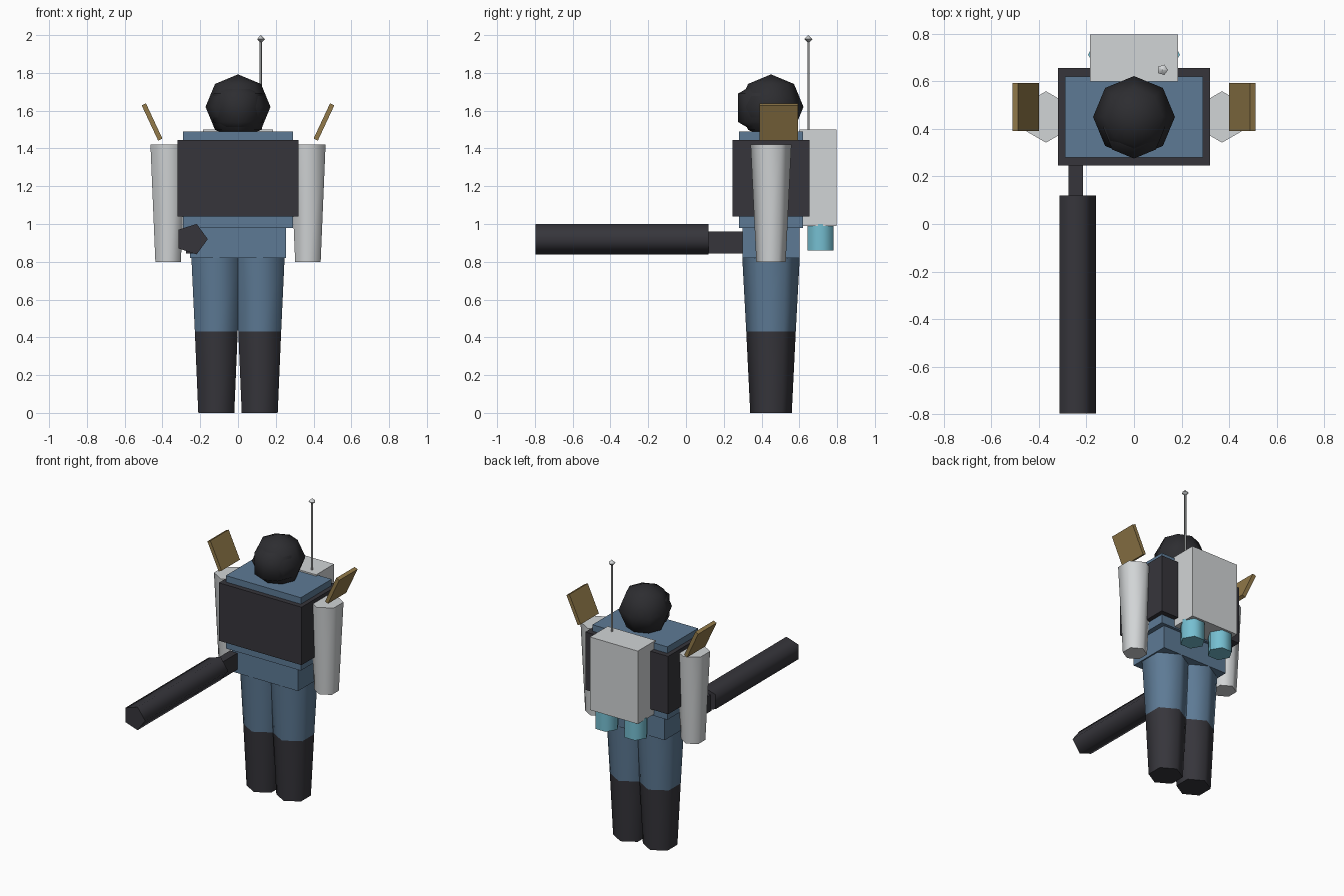
import bpy, bmesh, math
from mathutils import Matrix

cube = bpy.data.objects.get("Cube")
if cube:
    bpy.data.objects.remove(cube, do_unlink=True)


def material(name, r, g, b):
    m = bpy.data.materials.new(name)
    m.use_nodes = True
    m.diffuse_color = (r, g, b, 1)
    m.node_tree.nodes["Principled BSDF"].inputs["Base Color"].default_value = (r, g, b, 1)
    return m


BLUE = material("slate blue", 0.11, 0.195, 0.30)
DARK = material("charcoal", 0.037, 0.036, 0.044)
BLACK = material("helmet black", 0.026, 0.026, 0.03)
GREY = material("light grey", 0.64, 0.66, 0.67)
GOLD = material("bronze", 0.29, 0.195, 0.068)
CYAN = material("thruster cyan", 0.18, 0.52, 0.64)
STEEL = material("steel", 0.28, 0.29, 0.29)

Y0 = 0.45  # depth of the body axis


def finish(name, bm, mats, smooth=False):
    bmesh.ops.recalc_face_normals(bm, faces=bm.faces[:])
    me = bpy.data.meshes.new(name)
    bm.to_mesh(me)
    bm.free()
    ob = bpy.data.objects.new(name, me)
    bpy.context.collection.objects.link(ob)
    for m in mats:
        me.materials.append(m)
    if smooth:
        bpy.ops.object.select_all(action='DESELECT')
        ob.select_set(True)
        bpy.context.view_layer.objects.active = ob
        bpy.ops.object.shade_smooth_by_angle(angle=math.radians(75))
    return ob


def box(name, mat, lo, hi, turn=0):
    """Box between two corners, optionally turned about y."""
    size = [b - a for a, b in zip(lo, hi)]
    mid = [(a + b) / 2 for a, b in zip(lo, hi)]
    bm = bmesh.new()
    m = Matrix.Translation(mid) @ Matrix.Rotation(turn, 4, 'Y') @ Matrix.Diagonal((*size, 1))
    bmesh.ops.create_cube(bm, size=1, matrix=m)
    return finish(name, bm, [mat])


def loft(name, mats, sides, rings, place, phase=0.0, split=None):
    """Stack of (radius, height) rings; faces below split take the second colour."""
    bm = bmesh.new()
    loops = []
    for r, z in rings:
        loops.append([bm.verts.new((r * math.cos(a), r * math.sin(a), z))
                      for a in (phase + math.tau * i / sides for i in range(sides))])
    for a, b in zip(loops, loops[1:]):
        for i in range(sides):
            j = (i + 1) % sides
            bm.faces.new((a[i], a[j], b[j], b[i]))
    bm.faces.new(loops[0])
    bm.faces.new(loops[-1])
    if split is not None:
        for f in bm.faces:
            f.material_index = int(f.calc_center_median().z < split)
    bm.transform(place)
    return finish(name, bm, mats, True)


def ball(name, mat, radius, rings, centre):
    bm = bmesh.new()
    bmesh.ops.create_uvsphere(bm, u_segments=8, v_segments=rings, radius=radius,
                              matrix=Matrix.Translation(centre))
    return finish(name, bm, [mat], True)


# Trunk and armour
box("torso", BLUE, (-0.29, 0.28, 0.98), (0.29, 0.62, 1.49))
box("chest_armour", DARK, (-0.32, 0.245, 1.04), (0.32, 0.655, 1.445))
box("pelvis", BLUE, (-0.255, 0.30, 0.82), (0.255, 0.60, 0.98))

# Helmet with bulging visor
ball("helmet", BLACK, 0.172, 4, (0, Y0, 1.62))
ball("visor", BLACK, 0.15, 3, (0, 0.405, 1.615))

# Limbs, shoulder plates and thrusters on both sides
for side, s in (("left", 1), ("right", -1)):
    loft(side + "_leg", [BLUE, DARK], 6, [(0.11, 0), (0.131, 0.43), (0.152, 0.82)],
         Matrix.Translation((s * 0.115, Y0, 0)), math.pi / 2, 0.43)
    loft(side + "_arm", [GREY], 6, [(0.078, 0.80), (0.108, 1.42)],
         Matrix.Translation((s * 0.37, Y0, 0)), math.pi / 2)
    x = s * 0.455
    box(side + "_shoulder_plate", GOLD, (x - 0.0125, 0.39, 1.437), (x + 0.0125, 0.593, 1.643),
        s * math.radians(25))
    loft(side + "_thruster", [CYAN], 6, [(0.08, 0.86), (0.08, 1.0)],
         Matrix.Translation((s * 0.113, 0.712, 0)))

# Backpack and antenna
box("backpack", GREY, (-0.185, 0.60, 0.99), (0.185, 0.797, 1.50))
mast = Matrix.Translation((0.12, 0.648, 0))
loft("antenna", [STEEL], 6, [(0.007, 1.48), (0.007, 1.975)], mast)
loft("antenna_tip", [GREY], 5, [(0.001, 1.957), (0.023, 1.979), (0.001, 2.0)], mast)

# Long gun held on the right
barrel = Matrix.Translation((-0.245, 0, 0.92)) @ Matrix.Rotation(math.pi / 2, 4, 'X')
loft("gun_barrel", [DARK], 5, [(0.085, -0.12), (0.085, 0.797)], barrel)
box("gun_stock", DARK, (-0.275, 0.11, 0.845), (-0.215, 0.305, 0.96))
